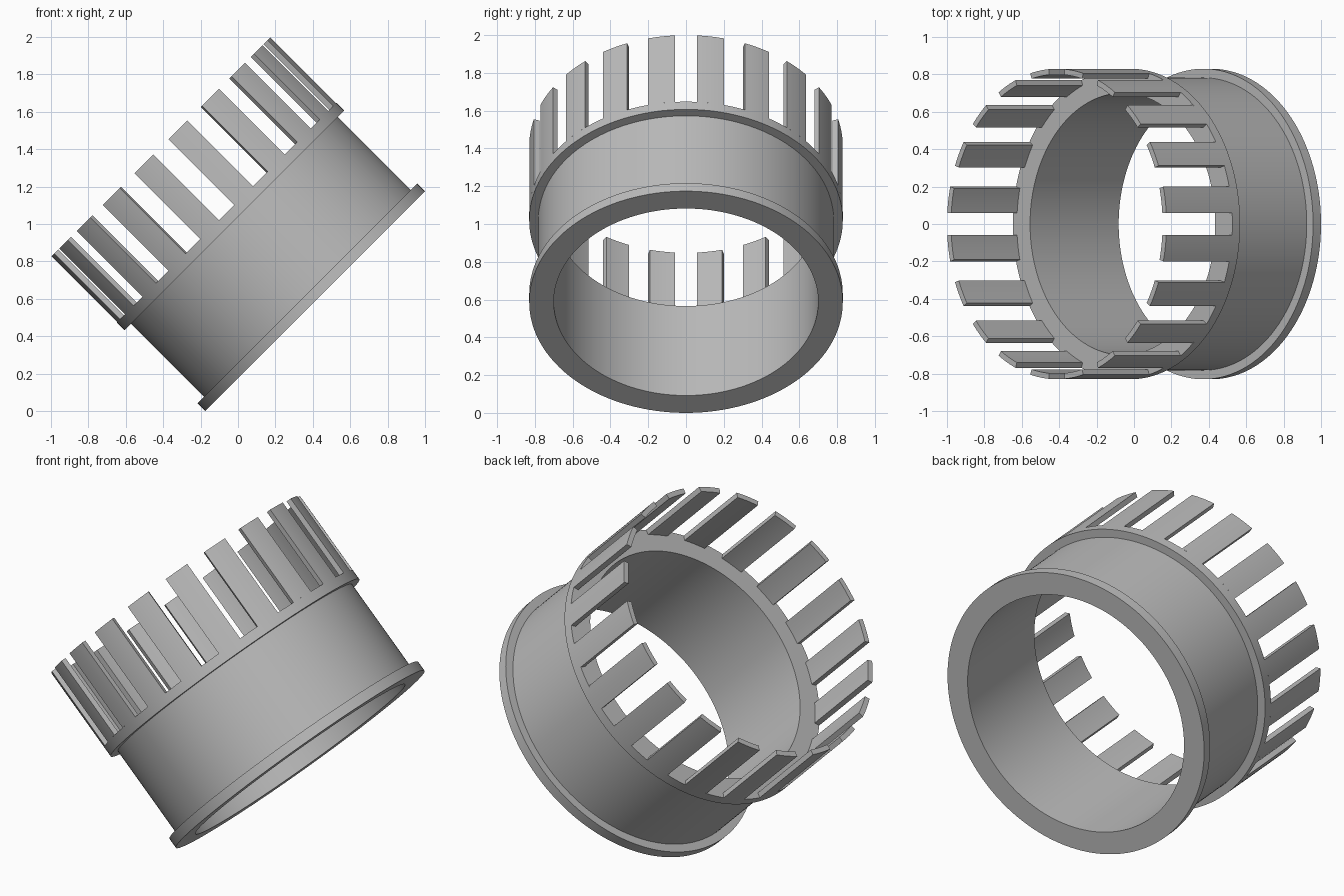
import bpy
import bmesh
from math import asin, cos, sin, pi, radians
from mathutils import Matrix

if "Cube" in bpy.data.objects:
    bpy.data.objects.remove(bpy.data.objects["Cube"], do_unlink=True)

OUTER, BODY, BORE = 0.83, 0.782, 0.70
PRONG_INNER = 0.80
SHOULDER, TOP = 0.67, 1.168
PRONGS, SLOT_HALF = 20, 0.0585
SEGMENTS = 160

# The sleeve leans 45 degrees towards -x
TILT = Matrix.Translation((0.413, 0, 0.587)) @ Matrix.Rotation(radians(-45), 4, "Y")

grey = bpy.data.materials.new("plain grey")
grey.use_nodes = True
colour = (0.5, 0.5, 0.5, 1)
grey.diffuse_color = colour
grey.node_tree.nodes["Principled BSDF"].inputs["Base Color"].default_value = colour


def finish(bm, name):
    bmesh.ops.recalc_face_normals(bm, faces=bm.faces)
    mesh = bpy.data.meshes.new(name)
    bm.to_mesh(mesh)
    bm.free()
    mesh.materials.append(grey)
    obj = bpy.data.objects.new(name, mesh)
    bpy.context.collection.objects.link(obj)
    obj.matrix_world = TILT
    bpy.ops.object.select_all(action="DESELECT")
    obj.select_set(True)
    bpy.context.view_layer.objects.active = obj
    bpy.ops.object.shade_smooth_by_angle(angle=radians(30))
    return obj


def point(bm, radius, angle, height):
    return bm.verts.new((radius * cos(angle), radius * sin(angle), height))


# Sleeve: closed wall profile turned about its axis, with flange and shoulder ring
profile = [(BORE, 0), (OUTER, 0), (OUTER, 0.06), (BODY, 0.06),
           (BODY, 0.612), (OUTER, 0.612), (OUTER, SHOULDER), (BORE, SHOULDER)]
bm = bmesh.new()
rings = [[point(bm, r, 2 * pi * i / SEGMENTS, h) for r, h in profile]
         for i in range(SEGMENTS)]
for i in range(SEGMENTS):
    a, b = rings[i - 1], rings[i]
    for j in range(len(profile)):
        bm.faces.new((a[j - 1], a[j], b[j], b[j - 1]))
finish(bm, "flanged_sleeve")

# Prongs: curved fingers between parallel-sided slots
pitch = 2 * pi / PRONGS
STEPS = 6
bm = bmesh.new()
for k in range(PRONGS):
    centre = (k + 0.5) * pitch
    sections = []
    for s in range(STEPS + 1):
        f = 2 * s / STEPS - 1
        section = []
        for r, h in ((OUTER, SHOULDER), (OUTER, TOP), (PRONG_INNER, TOP), (PRONG_INNER, SHOULDER)):
            half = pitch / 2 - asin(SLOT_HALF / r)
            section.append(point(bm, r, centre + f * half, h))
        sections.append(section)
    for a, b in zip(sections, sections[1:]):
        for j in range(1, 4):
            bm.faces.new((a[j - 1], a[j], b[j], b[j - 1]))
    bm.faces.new(sections[0])
    bm.faces.new(sections[-1])
finish(bm, "prongs")
